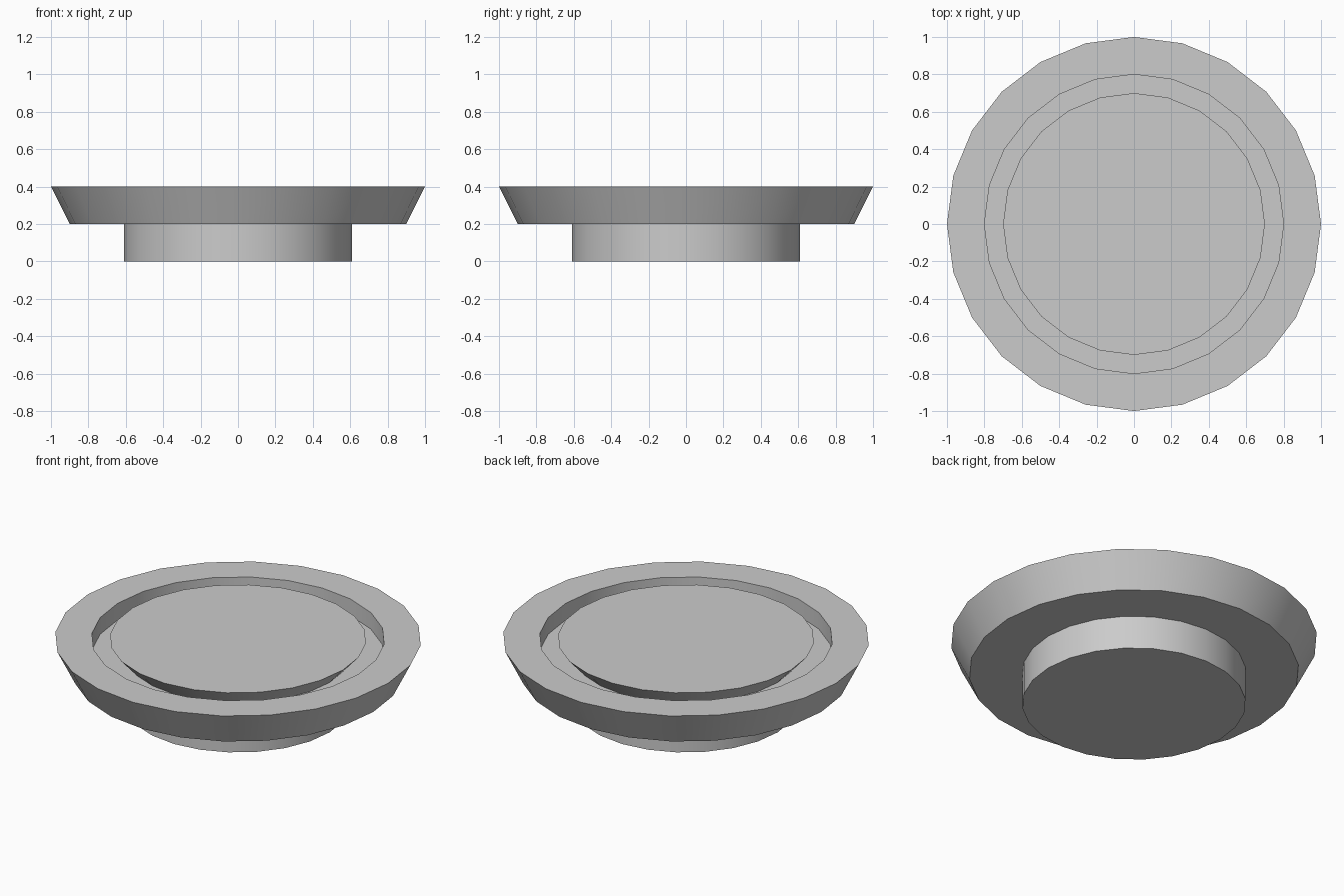
import bpy, bmesh, math

if "Cube" in bpy.data.objects:
    bpy.data.objects.remove(bpy.data.objects["Cube"], do_unlink=True)

SIDES = 24

grey = bpy.data.materials.new("light_grey")
grey.use_nodes = True
colour = (0.6, 0.6, 0.6, 1)
grey.diffuse_color = colour
grey.node_tree.nodes["Principled BSDF"].inputs["Base Color"].default_value = colour


def lathe(name, profile):
    """Turn (radius, height) points into a solid, capped at both ends."""
    bm = bmesh.new()
    rings = [[bm.verts.new((r * math.cos(a), r * math.sin(a), z))
              for a in (math.tau * i / SIDES for i in range(SIDES))]
             for r, z in profile]
    for low, high in zip(rings, rings[1:]):
        for i in range(SIDES):
            j = (i + 1) % SIDES
            bm.faces.new((low[i], low[j], high[j], high[i]))
    bm.faces.new(rings[0][::-1])
    bm.faces.new(rings[-1])
    mesh = bpy.data.meshes.new(name)
    bm.to_mesh(mesh)
    bm.free()
    mesh.materials.append(grey)
    obj = bpy.data.objects.new(name, mesh)
    bpy.context.collection.objects.link(obj)
    bpy.ops.object.select_all(action='DESELECT')
    obj.select_set(True)
    bpy.context.view_layer.objects.active = obj
    bpy.ops.object.shade_smooth_by_angle(angle=math.radians(30))


# Foot, flared dish, rim, groove with undercut inner wall, raised centre
lathe("grooved_dish", [
    (0.61, 0.0), (0.61, 0.2),
    (0.9, 0.2), (1.0, 0.4),
    (0.8, 0.4), (0.8, 0.3),
    (0.61, 0.3), (0.7, 0.4),
])
